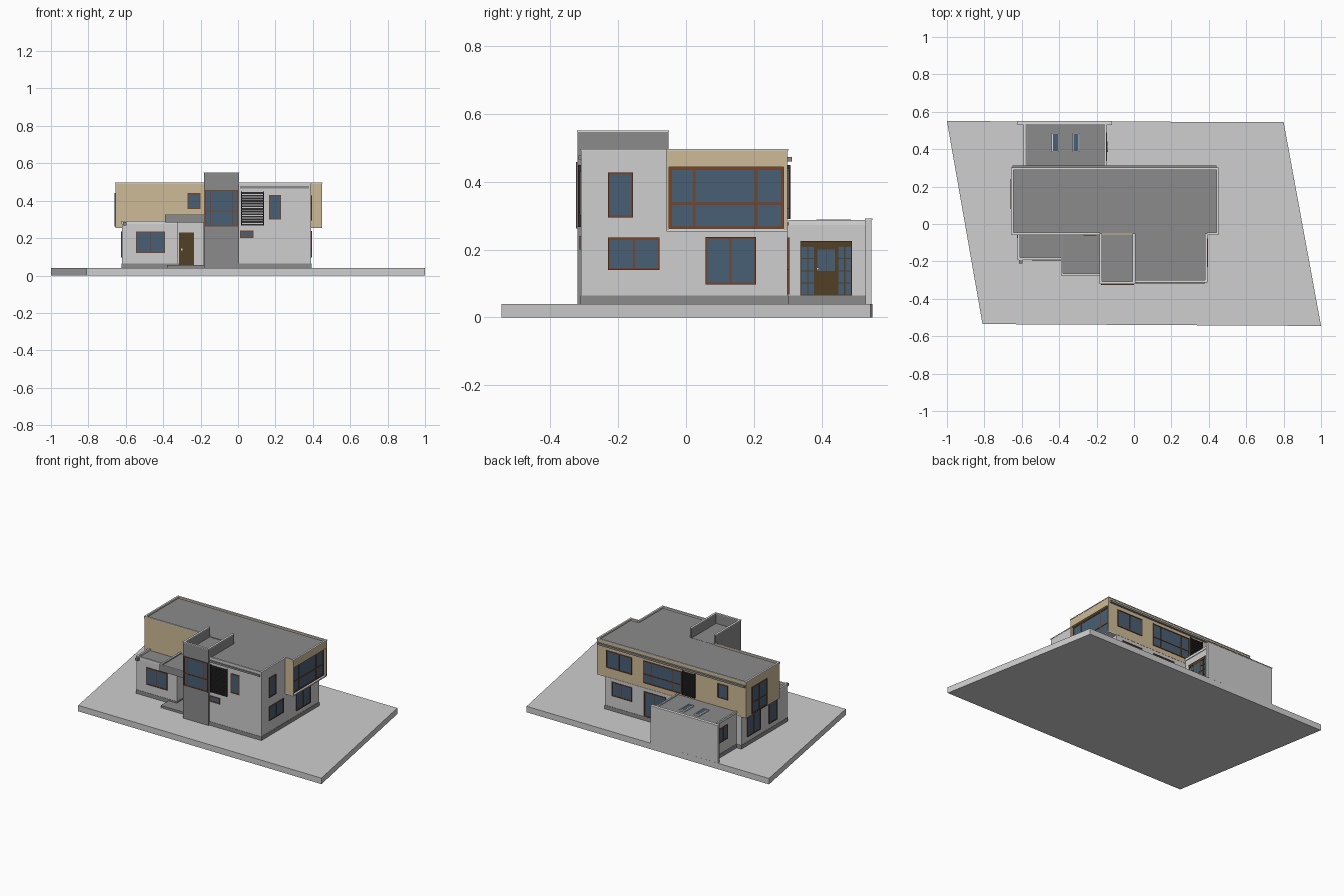
import bpy, bmesh
from mathutils import Matrix, Vector

if "Cube" in bpy.data.objects:
    bpy.data.objects.remove(bpy.data.objects["Cube"])


def material(name, r, g, b):
    m = bpy.data.materials.new(name)
    m.diffuse_color = (r, g, b, 1)
    m.use_nodes = True
    m.node_tree.nodes["Principled BSDF"].inputs["Base Color"].default_value = m.diffuse_color
    return m


WALL = material("light grey render", .62, .62, .62)
DARK = material("dark grey", .26, .26, .26)
BEIGE = material("beige cladding", .62, .50, .31)
GLASS = material("blue glass", .065, .115, .18)
FRAME = material("brown frame", .18, .058, .025)
DOOR = material("door brown", .085, .05, .02)
RIM = material("pale trim", .72, .72, .72)
BLACK = material("louvre black", .025, .025, .025)


def boxes(name, mat, *specs):
    """One object from boxes given as (x0, x1, y0, y1, z0, z1)."""
    bm = bmesh.new()
    for x0, x1, y0, y1, z0, z1 in specs:
        c = Vector((x0 + x1, y0 + y1, z0 + z1)) / 2
        s = (x1 - x0, y1 - y0, z1 - z0, 1)
        bmesh.ops.create_cube(bm, size=1, matrix=Matrix.Translation(c) @ Matrix.Diagonal(s))
    me = bpy.data.meshes.new(name)
    bm.to_mesh(me)
    bm.free()
    me.materials.append(mat)
    ob = bpy.data.objects.new(name, me)
    bpy.context.collection.objects.link(ob)
    return ob


def on_wall(face, p, u0, u1, z0, z1, t):
    """Box of thickness t standing proud of the wall plane p."""
    a, b = (p, p + t) if face[0] == "+" else (p - t, p)
    return (a, b, u0, u1, z0, z1) if face[1] == "x" else (u0, u1, a, b, z0, z1)


def window(name, face, p, u0, u1, z0, z1, v=(), h=(), w=.006, mat=FRAME):
    """Glass plate with a frame; v and h are bar positions as fractions."""
    boxes(name + "_glass", GLASS, on_wall(face, p, u0, u1, z0, z1, .002))
    bars = [(u0, u0 + w, z0, z1), (u1 - w, u1, z0, z1),
            (u0, u1, z0, z0 + w), (u0, u1, z1 - w, z1)]
    for f in v:
        c = u0 + f * (u1 - u0)
        bars.append((c - w / 2, c + w / 2, z0, z1))
    for f in h:
        c = z0 + f * (z1 - z0)
        bars.append((u0, u1, c - w / 2, c + w / 2))
    boxes(name + "_frame", mat, *[on_wall(face, p, *b, .005) for b in bars])


def rim(name, mat, x0, x1, y0, y1, z0, z1, w=.01, sides="lrfb"):
    """Parapet strips along the chosen sides of a roof."""
    s = {"l": (x0, x0 + w, y0, y1, z0, z1), "r": (x1 - w, x1, y0, y1, z0, z1),
         "f": (x0, x1, y0, y0 + w, z0, z1), "b": (x0, x1, y1 - w, y1, z0, z1)}
    boxes(name, mat, *[s[k] for k in sides])


def louvre(name, face, p, u0, u1, z0, z1, n=13):
    """Dark framed grille of horizontal slats."""
    st = (z1 - z0) / n
    parts = [on_wall(face, p, u0, u1, z0 + i * st, z0 + (i + .68) * st, .008) for i in range(n)]
    parts += [on_wall(face, p, a, a + .006, z0, z1, .009) for a in (u0, u1 - .006)]
    boxes(name, BLACK, *parts)


# Skewed plot slab
bm = bmesh.new()
plan = [(-.81, -.535), (1, -.545), (.8, .545), (-1, .55)]
f = bm.faces.new([bm.verts.new((x, y, 0)) for x, y in plan])
up = bmesh.ops.extrude_face_region(bm, geom=[f])["geom"]
bmesh.ops.translate(bm, vec=(0, 0, .04), verts=[g for g in up if isinstance(g, bmesh.types.BMVert)])
bmesh.ops.recalc_face_normals(bm, faces=bm.faces)
me = bpy.data.meshes.new("plot_slab")
bm.to_mesh(me)
bm.free()
me.materials.append(WALL)
bpy.context.collection.objects.link(bpy.data.objects.new("plot_slab", me))

# Rendered wall volumes
boxes("ground_floor", WALL, (-.62, .39, -.055, .30, .04, .257))
boxes("front_left_room", WALL, (-.62, -.32, -.19, -.055, .04, .275))
boxes("porch_back_wall", WALL, (-.32, -.185, -.10, -.055, .04, .285))
boxes("right_block", WALL, (0, .39, -.31, -.05, .04, .482))
boxes("annex", WALL, (-.585, -.15, .30, .53, .04, .272))
boxes("annex_screen_wall", WALL, (-.62, -.12, .53, .548, .04, .29))

# Dark plinths, slightly proud of the walls
boxes("plinths", DARK, (-.622, .392, -.05, .302, .04, .065), (-.622, -.319, -.192, -.05, .04, .065),
      (.005, .392, -.312, -.05, .04, .065), (-.587, -.148, .30, .53, .04, .065))

# Stair tower with open-backed parapet
boxes("tower", DARK, (-.183, .005, -.32, -.055, .04, .484))
rim("tower_parapet", DARK, -.183, .005, -.32, -.052, .484, .547, .01, "lrf")
rim("tower_cap", RIM, -.185, .007, -.322, -.05, .547, .552, .014, "lrf")

# Cantilevered upper floor, its right end recessed round the glazing
boxes("upper_floor", BEIGE, (-.655, .432, -.057, .30, .258, .482))
boxes("upper_floor_end_frame", BEIGE, (.432, .45, -.057, .30, .443, .482),
      (.432, .45, -.057, -.050, .258, .443), (.432, .45, .288, .30, .258, .443))
boxes("upper_floor_underside", RIM, (.39, .45, -.057, .30, .254, .262), (-.655, -.62, -.057, .30, .254, .258))

# Flat roofs and their trims
boxes("main_roof", DARK, (-.645, .44, -.05, .295, .48, .486), (0, .38, -.30, -.05, .48, .486))
rim("main_roof_beige_edge", BEIGE, -.655, .45, -.057, .30, .482, .492, .01, "lrb")
rim("main_roof_trim", RIM, -.657, .452, -.059, .302, .492, .497, .012, "lrb")
for nm, mat, a, b in (("front_beige_edge", BEIGE, .482, .492), ("front_trim", RIM, .492, .497)):
    boxes(nm, mat, (-.655, -.183, -.058, -.046, a, b), (.39, .45, -.058, -.046, a, b))
rim("right_block_edge", WALL, .005, .39, -.31, -.05, .482, .492, .01, "rf")
rim("right_block_trim", RIM, .005, .392, -.312, -.05, .492, .497, .012, "rf")
boxes("front_roof_gutter", DARK, (.01, .38, -.318, -.31, .466, .478))
boxes("back_roof_gutter", DARK, (-.65, .44, .30, .313, .460, .473))
boxes("left_room_roof", DARK, (-.61, -.32, -.18, -.055, .274, .278))
rim("left_room_trim", RIM, -.622, -.32, -.192, -.057, .275, .291, .012, "lf")
boxes("roof_spout", DARK, (-.615, -.597, -.21, -.19, .268, .286))
boxes("annex_roof", DARK, (-.58, -.155, .30, .53, .272, .28))
rim("annex_trim", RIM, -.59, -.146, .302, .532, .272, .288, .01, "lr")
boxes("screen_wall_cap", RIM, (-.622, -.118, .528, .55, .287, .292))

# Porch canopy and step
boxes("porch_canopy", DARK, (-.39, -.183, -.275, -.057, .283, .318))
rim("porch_canopy_edge", DARK, -.39, -.183, -.275, -.057, .318, .324, .01, "lf")
rim("porch_canopy_trim", RIM, -.391, -.183, -.276, -.057, .324, .327, .011, "lf")
boxes("porch_step", DARK, (-.38, -.183, -.275, -.10, .04, .055))

# Front windows and louvre
window("left_room_window", "-y", -.19, -.545, -.39, .12, .235, v=(.5,))
window("upper_front_window", "-y", -.057, -.27, -.20, .355, .44)
window("tower_window", "-y", -.32, -.177, .001, .262, .458, v=(.17, .83), h=(.42,))
window("small_front_window", "-y", -.31, .01, .083, .2, .24)
window("front_right_window", "-y", -.31, .165, .23, .3, .43)
louvre("front_louvre", "-y", -.31, .015, .14, .267, .45)

# Right side windows
window("right_upper_window", "+x", .39, -.23, -.157, .295, .428)
window("right_lower_window", "+x", .39, -.23, -.078, .14, .235, v=(.5,))
window("right_tall_window", "+x", .39, .057, .207, .097, .237, v=(.5,))
window("end_glazing", "+x", .432, -.050, .288, .262, .443, v=(.22, .76), h=(.41,), w=.008)

# Back windows and louvre
window("back_upper_window", "+y", .30, .19, .38, .32, .435, v=(.5,))
window("back_wide_window", "+y", .30, -.18, .105, .29, .44, v=(.22, .78), h=(.4,))
window("back_small_window", "+y", .30, -.52, -.445, .34, .435)
window("back_lower_window", "+y", .30, .19, .34, .14, .235, v=(.5,))
window("back_terrace_window", "+y", .30, -.06, .10, .067, .235, v=(.5,))
louvre("back_louvre", "+y", .30, -.28, -.185, .29, .45)

# Left side windows
window("left_upper_window", "-x", -.655, .08, .24, .262, .44, v=(.5,), h=(.41,))
window("left_tall_window", "-x", -.62, .10, .24, .097, .235, v=(.5,))
window("left_narrow_window", "-x", -.62, -.075, .01, .097, .235)
window("annex_left_window", "-x", -.585, .40, .49, .14, .235, v=(.5,))

# Front door
boxes("front_door", DOOR, on_wall("-y", -.10, -.315, -.235, .055, .23, .006))
boxes("front_door_handle", RIM, on_wall("-y", -.106, -.306, -.298, .135, .145, .006))

# Annex door with side lights
for i, (a, b) in enumerate(((.338, .381), (.447, .49))):
    window(f"annex_side_light_{i}", "+x", -.15, a, b, .065, .21, v=(.5,), h=(.25, .5, .75), w=.003, mat=DOOR)
boxes("annex_door", DOOR, on_wall("+x", -.15, .381, .447, .065, .21, .006),
      on_wall("+x", -.15, .338, .49, .21, .226, .006))
boxes("annex_door_glass", GLASS, *[on_wall("+x", -.144, a, a + .025, .137, .2, .001) for a in (.388, .415)])
boxes("annex_door_handle", RIM, on_wall("+x", -.144, .385, .392, .14, .147, .006))

# Skylights on the annex roof
for i, x in enumerate((-.44, -.33)):
    rim(f"skylight_frame_{i}", RIM, x, x + .04, .385, .487, .28, .289, .006)
    boxes(f"skylight_glass_{i}", GLASS, (x + .005, x + .035, .39, .482, .28, .286))
